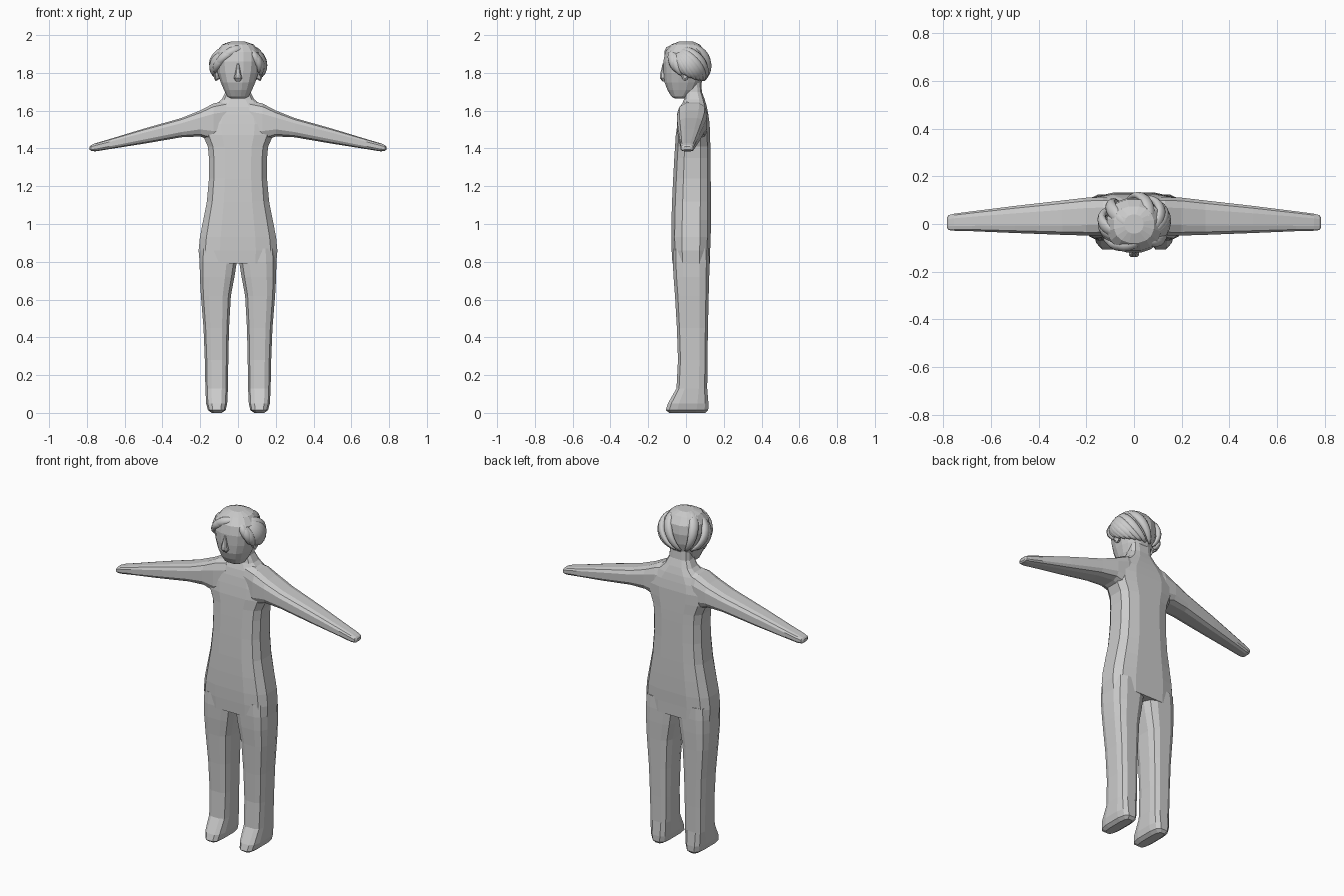
import bpy, bmesh, math
from mathutils import Vector as V

if "Cube" in bpy.data.objects:
    bpy.data.objects.remove(bpy.data.objects["Cube"])

grey = bpy.data.materials.new("plain grey")
grey.diffuse_color = (0.6, 0.6, 0.6, 1)
grey.use_nodes = True
grey.node_tree.nodes["Principled BSDF"].inputs["Base Color"].default_value = grey.diffuse_color


def loft(name, rings, sides=12, power=0.6, smooth=False):
    """Closed skin through rings of (centre, half axis u, half axis v)."""
    bm = bmesh.new()
    loops = []
    for c, u, v in rings:
        loop = []
        for i in range(sides):
            a = math.tau * (i + 0.5) / sides
            p, q = math.cos(a), math.sin(a)
            loop.append(bm.verts.new(c + u * math.copysign(abs(p) ** power, p)
                                     + v * math.copysign(abs(q) ** power, q)))
        loops.append(loop)
    for a, b in zip(loops, loops[1:]):
        for i in range(sides):
            j = (i + 1) % sides
            bm.faces.new((a[i], a[j], b[j], b[i]))
    bm.faces.new(loops[0])
    bm.faces.new(loops[-1])
    bmesh.ops.recalc_face_normals(bm, faces=bm.faces)
    for f in bm.faces:
        f.smooth = smooth
    me = bpy.data.meshes.new(name)
    bm.to_mesh(me)
    bm.free()
    me.materials.append(grey)
    ob = bpy.data.objects.new(name, me)
    bpy.context.collection.objects.link(ob)
    return ob


def stack(rows):
    """Horizontal rings from (z, x0, x1, y0, y1)."""
    return [(V(((a + b) / 2, (c + d) / 2, z)), V(((b - a) / 2, 0, 0)), V((0, (d - c) / 2, 0)))
            for z, a, b, c, d in rows]


def merge(base, part):
    mod = base.modifiers.new("join", 'BOOLEAN')
    mod.operation, mod.solver, mod.object = 'UNION', 'EXACT', part
    bpy.context.view_layer.objects.active = base
    bpy.ops.object.modifier_apply(modifier=mod.name)
    bpy.data.objects.remove(part)


# Torso and neck: z, half width, front y, back y
torso = [(.79, .207, -.074, .128), (.86, .213, -.078, .13), (.93, .206, -.08, .133),
         (1.02, .188, -.079, .134), (1.12, .168, -.076, .134), (1.24, .157, -.07, .133),
         (1.35, .157, -.064, .132), (1.41, .163, -.06, .131), (1.47, .19, -.056, .129),
         (1.53, .2, -.047, .127), (1.58, .18, -.038, .12), (1.62, .135, -.028, .112),
         (1.66, .088, -.012, .1), (1.70, .067, -.004, .085), (1.78, .062, 0, .08)]
body = loft("body", stack([(z, -w, w, a, b) for z, w, a, b in torso]))

# Legs and feet: z, inner x, outer x, front y, back y
leg = [(0, .085, .14, -.09, .105), (.015, .064, .16, -.11, .12), (.05, .056, .17, -.098, .121),
       (.13, .052, .174, -.052, .114), (.28, .05, .177, -.044, .115), (.45, .046, .184, -.05, .118),
       (.62, .036, .198, -.06, .122), (.72, .017, .204, -.068, .125), (.8, .004, .205, -.072, .126),
       (.87, .004, .2, -.07, .124)]
# Arms: x, bottom z, top z, front y, back y
arm = [(.06, 1.44, 1.655, -.035, .105), (.13, 1.435, 1.64, -.05, .115), (.2, 1.462, 1.602, -.05, .112),
       (.3, 1.458, 1.562, -.047, .1), (.5, 1.424, 1.505, -.039, .077), (.68, 1.396, 1.45, -.031, .054),
       (.755, 1.384, 1.428, -.029, .044), (.778, 1.386, 1.418, -.026, .038), (.785, 1.393, 1.41, -.014, .027)]
for s in (1, -1):
    merge(body, loft("leg", stack([(z, s * a, s * b, c, d) for z, a, b, c, d in leg])))
    merge(body, loft("arm", [(V((s * x, (c + d) / 2, (a + b) / 2)), V((0, (d - c) / 2, 0)),
                              V((0, 0, (b - a) / 2))) for x, a, b, c, d in arm]))

# Head: z, half width, front y, back y
skull = [(1.665, .04, -.06, -.01), (1.675, .058, -.078, .02), (1.71, .076, -.1, .06),
         (1.75, .093, -.115, .085), (1.80, .11, -.12, .102), (1.86, .119, -.122, .11),
         (1.91, .115, -.112, .104), (1.95, .085, -.08, .075), (1.965, .04, -.04, .04)]
loft("head", stack([(z, -w, w, a, b) for z, w, a, b in skull]), sides=16, power=0.85)

# Nose: a narrow wedge widening downwards
loft("nose", stack([(1.755, -.012, .012, -.125, -.105), (1.772, -.023, .023, -.139, -.1),
                    (1.79, -.018, .018, -.139, -.1), (1.85, -.005, .005, -.124, -.1)]), sides=8)

# Ears
for s in (1, -1):
    loft("ear", [(V((s * x, -.005, 1.8)), V((0, r, 0)), V((0, 0, 2 * r)))
                 for x, r in ((.095, .015), (.118, .022), (.127, .014))], sides=10, power=1)

# Hair locks sweep from one crown point across a rounded shell
CENTRE, SHELL = V((0, .012, 1.835)), V((.137, .108, .118))
CROWN = V((.055, -.075, 1.952))


def unit(p):
    d = p - CENTRE
    return V([d[i] / SHELL[i] for i in range(3)]).normalized()


def lock(name, end, width, thick, lift=0.0):
    a, b, n = unit(CROWN), unit(V(end)), 14
    ang = a.angle(b)
    path = []
    for i in range(n + 1):
        t = i / n
        d = (a * math.sin((1 - t) * ang) + b * math.sin(t * ang)) / math.sin(ang)
        r = 1 + lift * math.sin(math.pi * t)
        path.append(CENTRE + V([d[k] * SHELL[k] * r for k in range(3)]))
    rings = []
    for i, p in enumerate(path):
        t = i / n
        tan = (path[min(i + 1, n)] - path[max(i - 1, 0)]).normalized()
        side = tan.cross(p - CENTRE).normalized()
        k = max(.08, math.sin(math.pi * (.06 + .9 * t)) ** .65)
        rings.append((p, side * width * k, side.cross(tan) * thick * k))
    loft(name, rings, sides=10, power=1, smooth=True)


# Back and side locks fan round the head, ending at the hairline
COUNT = 15
for i in range(COUNT):
    t = i / (COUNT - 1)
    a = math.radians(-22 + 224 * t)
    low = 1.755 + .06 * abs(2 * t - 1) ** 3
    lock("hair_lock", (.118 * math.cos(a), .012 + .093 * math.sin(a), low), .028, .019)

# Swept fringe on the tall side
for end, w, lift in (((-.135, -.035, 1.80), .026, .10), ((-.13, -.06, 1.825), .026, .17),
                     ((-.115, -.085, 1.86), .025, .2), ((-.09, -.095, 1.895), .021, .14)):
    lock("fringe_lock", end, w, .021, lift)
# Short fringe falling over the other temple
for end, w, lift in (((.13, -.03, 1.785), .026, .08), ((.125, -.055, 1.80), .024, .13),
                     ((.115, -.075, 1.83), .022, .14)):
    lock("temple_lock", end, w, .019, lift)
